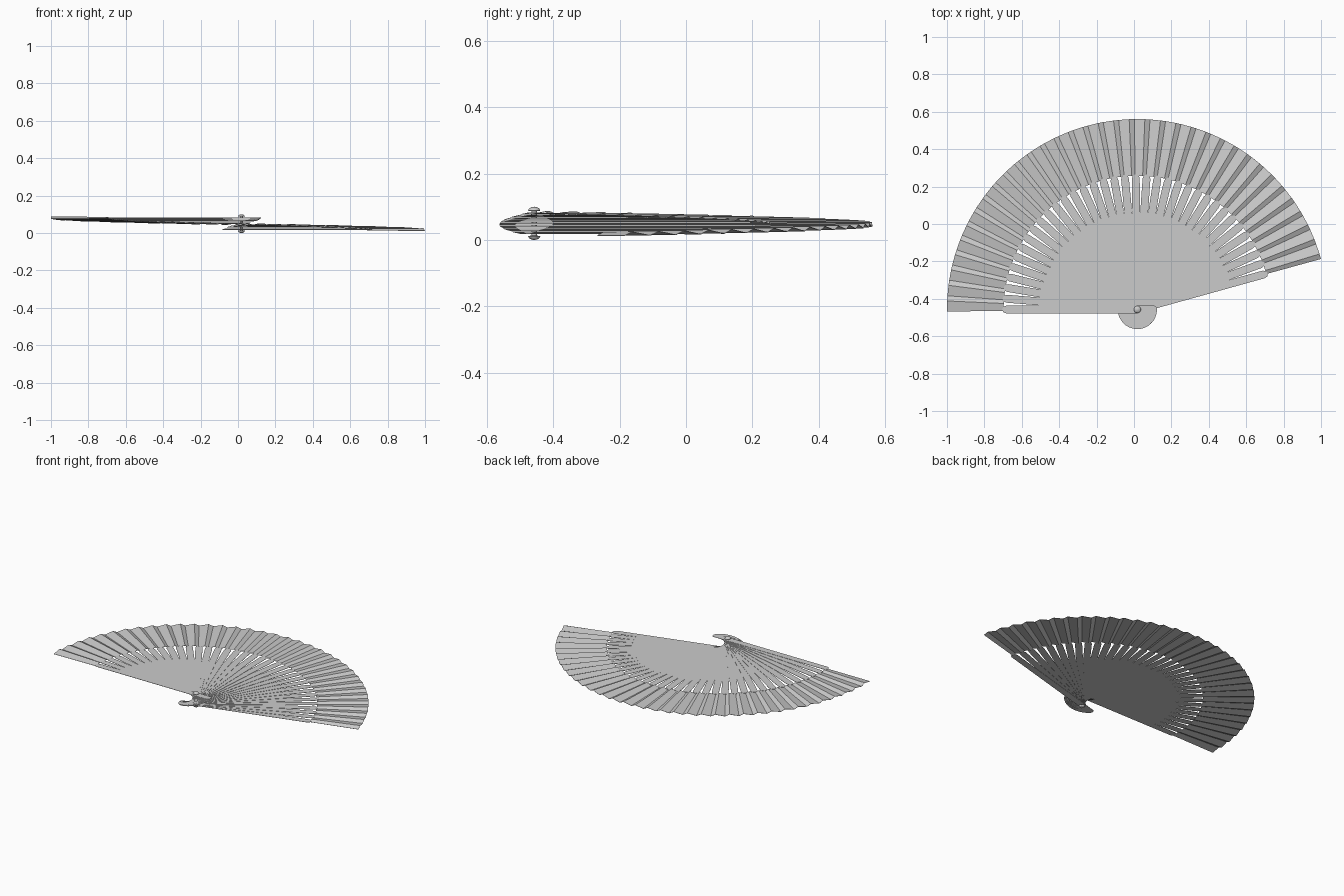
import bpy, bmesh
from math import sin, cos, pi, radians
from mathutils import Matrix

if "Cube" in bpy.data.objects:
    bpy.data.objects.remove(bpy.data.objects["Cube"])

PX, PY = 0.018, -0.457          # pivot
N = 36                          # sticks
A0, A1 = 15.5, 180.0            # fan opening in degrees
Z0, Z1 = 0.018, 0.082           # spiral stack height
R_IN, R_OUT = 0.715, 1.018      # leaf radii


def finish(bm, name, smooth=False):
    me = bpy.data.meshes.new(name)
    bm.to_mesh(me)
    bm.free()
    ob = bpy.data.objects.new(name, me)
    bpy.context.collection.objects.link(ob)
    for p in me.polygons:
        p.use_smooth = smooth
    return ob


def stack_z(t):
    return Z0 + (Z1 - Z0) * t


# sticks: thin slats with a rounded tail and softly clipped tips
W, T = 0.021, 0.0016
outline = [(0.70, -W), (0.716, -W * 0.75), (0.724, 0), (0.716, W * 0.75), (0.70, W)]
outline += [(-0.087 + 0.018 * cos(a), W * sin(a))
            for a in [pi / 2 + pi * k / 8 for k in range(9)]]
bm = bmesh.new()
for i in range(N):
    t = i / (N - 1)
    a = radians(A0 + (A1 - A0) * t)
    m = Matrix.Translation((PX, PY, stack_z(t))) @ Matrix.Rotation(a, 4, 'Z')
    low = [bm.verts.new(m @ Matrix.Translation((x, y, -T / 2)).to_translation()) for x, y in outline]
    top = [bm.verts.new(m @ Matrix.Translation((x, y, T / 2)).to_translation()) for x, y in outline]
    bm.faces.new(low[::-1])
    bm.faces.new(top)
    n = len(outline)
    for k in range(n):
        j = (k + 1) % n
        bm.faces.new((low[k], low[j], top[j], top[k]))
finish(bm, "sticks")

# pleated leaf: wide flat pleats joined by narrow steep ones
bm = bmesh.new()
rows = []
B0, B1, AMP = 15.4, 180.6, 0.006
for i in range(N):
    for f, s in ((0.0, -1), (0.33, 1)):
        t = min((i + f) / (N - 1), 1.0)
        if i == N - 1 and f > 0:
            continue
        a = radians(B0 + (B1 - B0) * t)
        rows.append([bm.verts.new((PX + r * cos(a), PY + r * sin(a), stack_z(t) + s * h))
                     for r, h in ((R_IN, AMP * 0.8), (R_OUT, AMP))])
for p, q in zip(rows, rows[1:]):
    bm.faces.new((p[0], p[1], q[1], q[0]))
leaf = finish(bm, "pleated_leaf")
mod = leaf.modifiers.new("thickness", 'SOLIDIFY')
mod.thickness = 0.0015
mod.offset = 0

# rivet: pin with a domed head at each end
bm = bmesh.new()
profile = [(0.0, 0.0), (0.008, 0.001), (0.015, 0.005), (0.019, 0.012), (0.008, 0.013)]
profile += [(r, 0.1 - z) for r, z in profile[::-1]]
SEG = 20
rings = [[bm.verts.new((PX + r * cos(2 * pi * k / SEG), PY + r * sin(2 * pi * k / SEG), z))
          for k in range(SEG)] for r, z in profile]
for lo, hi in zip(rings, rings[1:]):
    for k in range(SEG):
        j = (k + 1) % SEG
        bm.faces.new((lo[k], lo[j], hi[j], hi[k]))
bmesh.ops.remove_doubles(bm, verts=bm.verts, dist=1e-5)
rivet = finish(bm, "rivet")
bpy.context.view_layer.objects.active = rivet
rivet.select_set(True)
bpy.ops.object.shade_smooth_by_angle()
